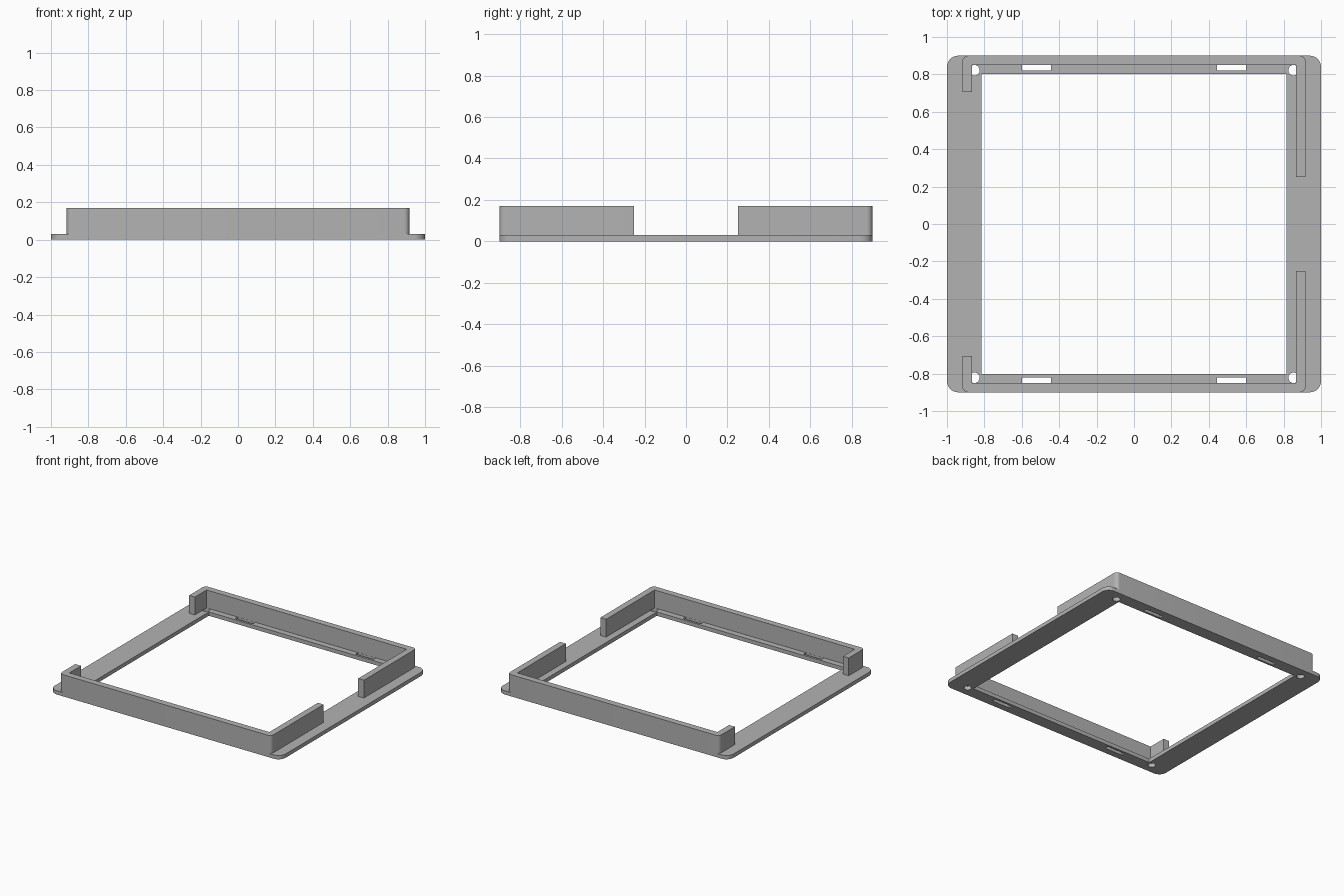
import bpy
import math
from mathutils import Matrix

if "Cube" in bpy.data.objects:
    bpy.data.objects.remove(bpy.data.objects["Cube"])

GREY = (0.45, 0.45, 0.45, 1)
grey = bpy.data.materials.new("plain grey")
grey.use_nodes = True
grey.diffuse_color = GREY
grey.node_tree.nodes["Principled BSDF"].inputs["Base Color"].default_value = GREY

PLATE_TOP, WALL_TOP = 0.03, 0.17


def arc(cx, cy, r, start, sweep, steps):
    """Points along a circular arc, angles in degrees."""
    angles = [math.radians(start + sweep * i / steps) for i in range(steps + 1)]
    return [(cx + r * math.cos(a), cy + r * math.sin(a)) for a in angles]


def rectangle(x0, x1, y0, y1):
    return [(x0, y0), (x1, y0), (x1, y1), (x0, y1)]


def extruded(name, outlines, z0, z1):
    """Solid from a flat outline, with any inner outlines left as holes."""
    curve = bpy.data.curves.new(name + "_outline", "CURVE")
    curve.dimensions = "2D"
    curve.fill_mode = "BOTH"
    curve.extrude = (z1 - z0) / 2
    for points in outlines:
        spline = curve.splines.new("POLY")
        spline.points.add(len(points) - 1)
        for point, (x, y) in zip(spline.points, points):
            point.co = (x, y, 0, 1)
        spline.use_cyclic_u = True
    helper = bpy.data.objects.new(name + "_helper", curve)
    bpy.context.collection.objects.link(helper)
    bpy.context.view_layer.update()
    graph = bpy.context.evaluated_depsgraph_get()
    mesh = bpy.data.meshes.new_from_object(helper.evaluated_get(graph))
    bpy.data.objects.remove(helper)
    mesh.transform(Matrix.Translation((0, 0, (z0 + z1) / 2)))
    mesh.materials.clear()
    mesh.materials.append(grey)
    obj = bpy.data.objects.new(name, mesh)
    bpy.context.collection.objects.link(obj)
    bpy.ops.object.select_all(action="DESELECT")
    obj.select_set(True)
    bpy.context.view_layer.objects.active = obj
    # Weld the caps to the sides
    bpy.ops.object.mode_set(mode="EDIT")
    bpy.ops.mesh.select_all(action="SELECT")
    bpy.ops.mesh.remove_doubles(threshold=0.0001)
    bpy.ops.mesh.normals_make_consistent(inside=False)
    bpy.ops.object.mode_set(mode="OBJECT")
    bpy.ops.object.shade_smooth_by_angle(angle=math.radians(30))
    return obj


# Base frame: rounded plate, large opening, corner screw holes and slots
r = 0.06
outer = []
for i, (sx, sy) in enumerate([(1, 1), (-1, 1), (-1, -1), (1, -1)]):
    outer += arc(sx * (1 - r), sy * (0.9 - r), r, 90 * i, 90, 8)
outlines = [outer, rectangle(-0.815, 0.815, -0.803, 0.803)]
for sx in (-1, 1):
    for sy in (-1, 1):
        outlines.append(arc(sx * 0.853, sy * 0.822, 0.028, 0, 360, 24)[:-1])
        xs = sorted((sx * 0.445, sx * 0.6))
        ys = sorted((sy * 0.82, sy * 0.849))
        outlines.append(rectangle(*xs, *ys))
extruded("base_frame", outlines, 0, PLATE_TOP)

# Raised walls: long side with a short return on the right, a long one on the left
r = 0.03
for name, sy in (("front_wall", -1), ("back_wall", 1)):
    profile = [(0.867, 0.25), (0.917, 0.25)]
    profile += arc(0.917 - r, 0.9 - r, r, 0, 90, 8)
    profile += arc(-0.917 + r, 0.9 - r, r, 90, 90, 8)
    profile += [(-0.917, 0.705), (-0.867, 0.705), (-0.867, 0.85), (0.867, 0.85)]
    extruded(name, [[(x, sy * y) for x, y in profile]], PLATE_TOP, WALL_TOP)
